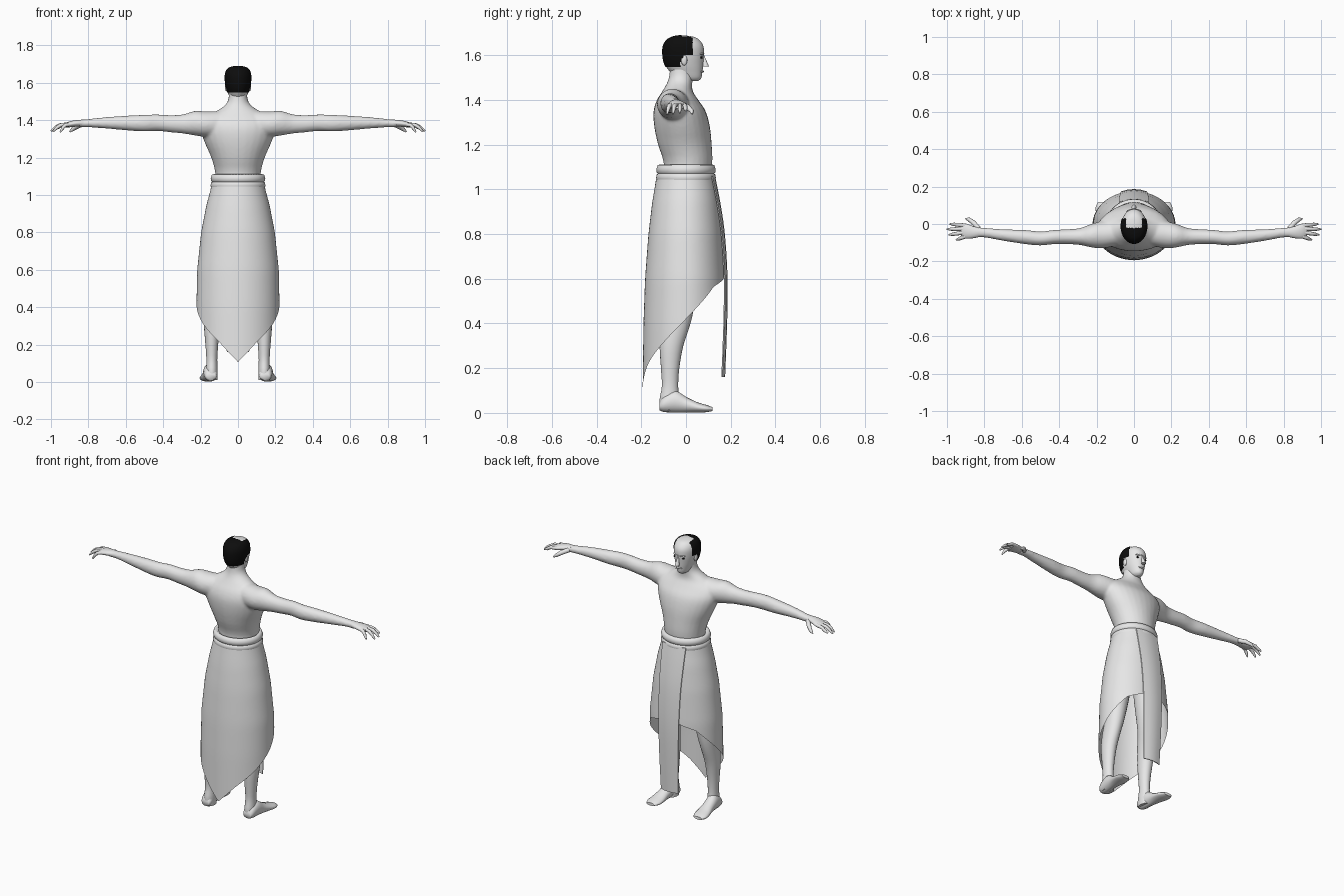
import bpy, bmesh, math
from mathutils import Vector

if "Cube" in bpy.data.objects:
    bpy.data.objects.remove(bpy.data.objects["Cube"])


def material(name, rgb):
    m = bpy.data.materials.new(name)
    m.diffuse_color = (*rgb, 1)
    m.use_nodes = True
    m.node_tree.nodes["Principled BSDF"].inputs["Base Color"].default_value = m.diffuse_color
    return m


PALE = material("pale_grey", (0.8, 0.8, 0.8))
BLACK = material("black", (0.004, 0.004, 0.004))


def finish(name, bm, mats=(PALE,), angle=60):
    bmesh.ops.recalc_face_normals(bm, faces=bm.faces)
    me = bpy.data.meshes.new(name)
    bm.to_mesh(me)
    bm.free()
    ob = bpy.data.objects.new(name, me)
    bpy.context.collection.objects.link(ob)
    for m in mats:
        me.materials.append(m)
    bpy.ops.object.select_all(action='DESELECT')
    ob.select_set(True)
    bpy.context.view_layer.objects.active = ob
    bpy.ops.object.shade_smooth_by_angle(angle=math.radians(angle))
    return ob


def skin_rings(bm, rings, cap=True):
    """Bridge closed rings of points with quads."""
    vs = [[bm.verts.new(p) for p in r] for r in rings]
    n = len(vs[0])
    for a, b in zip(vs, vs[1:]):
        for i in range(n):
            bm.faces.new((a[i], a[(i + 1) % n], b[(i + 1) % n], b[i]))
    if cap:
        bm.faces.new(vs[0])
        bm.faces.new(vs[-1])


def circle(n):
    return [(math.cos(2 * math.pi * i / n), math.sin(2 * math.pi * i / n)) for i in range(n)]


def smooth_rows(rows, k):
    """Catmull-Rom subdivision of section rows."""
    out = []
    for i in range(len(rows) - 1):
        p = [rows[max(0, min(len(rows) - 1, i + d))] for d in (-1, 0, 1, 2)]
        for s in range(k):
            t = s / k
            out.append([0.5 * (2 * b + (c - a) * t + (2 * a - 5 * b + 4 * c - d) * t * t
                               + (3 * b - a - 3 * c + d) * t ** 3) for a, b, c, d in zip(*p)])
    return out + [list(rows[-1])]


def upright(bm, rows, n=28, k=3, x=0):
    """Sections (z, back y, front y, half width, x shift)."""
    rings = []
    for r in smooth_rows(rows, k):
        z, yb, yf, rx = r[:4]
        cx = r[4] if len(r) > 4 else x
        rings.append([(cx + rx * c, (yb + yf) / 2 + (yf - yb) / 2 * s, z) for c, s in circle(n)])
    skin_rings(bm, rings)


def sideways(bm, rows, side, n=20, k=3):
    """Sections (x, y0, y1, z0, z1) along an arm."""
    skin_rings(bm, [[(side * x, (a + b) / 2 + (b - a) / 2 * c, (d + e) / 2 + (e - d) / 2 * s)
                     for c, s in circle(n)] for x, a, b, d, e in smooth_rows(rows, k)])


def tube(bm, pts, radii, n=10):
    pts = [Vector(p) for p in pts]
    rings = []
    for i, p in enumerate(pts):
        d = (pts[min(i + 1, len(pts) - 1)] - pts[max(i - 1, 0)]).normalized()
        u = d.cross(Vector((0, 0, 1))).normalized()
        v = u.cross(d)
        rings.append([p + radii[i] * (c * u + s * v) for c, s in circle(n)])
    skin_rings(bm, rings)


def lerp(table, t):
    for (a, *p), (b, *q) in zip(table, table[1:]):
        if t <= b:
            f = max(0, (t - a) / (b - a))
            return [u + (v - u) * f for u, v in zip(p, q)]
    return table[-1][1:]


# Torso, neck and arms, fused into one skin
bm = bmesh.new()
upright(bm, [(1.03, -.10, .105, .118), (1.12, -.10, .118, .122), (1.20, -.125, .115, .143),
             (1.28, -.142, .107, .178), (1.35, -.145, .088, .20), (1.40, -.13, .055, .19),
             (1.44, -.105, .03, .13), (1.475, -.085, .028, .075), (1.51, -.075, .033, .052),
             (1.57, -.07, .035, .048)])
ARM = [(.08, -.115, .02, 1.31, 1.45), (.17, -.13, .015, 1.31, 1.447), (.23, -.125, 0, 1.318, 1.45),
       (.29, -.112, -.022, 1.328, 1.432), (.36, -.108, -.028, 1.335, 1.427),
       (.43, -.108, -.032, 1.342, 1.431), (.50, -.115, -.04, 1.34, 1.429),
       (.58, -.108, -.032, 1.344, 1.425), (.70, -.09, -.028, 1.355, 1.417),
       (.80, -.072, -.02, 1.362, 1.406), (.85, -.074, -.016, 1.362, 1.402)]
for side in (-1, 1):
    sideways(bm, ARM, side)
torso = finish("torso_and_arms", bm)
mod = torso.modifiers.new("fuse", 'REMESH')
mod.mode = 'VOXEL'
mod.voxel_size = .008
mod.use_smooth_shade = True
mod = torso.modifiers.new("soften", 'SMOOTH')
mod.iterations = 6

# Hands: palm, four fingers and a thumb
FINGERS = [((.90, -.008), (.985, .0), 1.352), ((.91, -.026), (1.0, -.028), 1.342),
           ((.905, -.045), (.99, -.058), 1.338), ((.895, -.064), (.95, -.085), 1.336)]
for side, label in ((-1, "left"), (1, "right")):
    bm = bmesh.new()
    sideways(bm, [(.82, -.068, -.02, 1.366, 1.403), (.86, -.076, -.012, 1.366, 1.401),
                  (.90, -.078, .003, 1.362, 1.394), (.925, -.066, -.002, 1.362, 1.384)], side)
    for (x0, y0), (x1, y1), tip in FINGERS:
        xm, ym = (x0 + x1) / 2, (y0 + y1) / 2
        tube(bm, [(side * x0, y0, 1.378), (side * xm, ym, 1.374), (side * (xm + x1) / 2, (ym + y1) / 2, 1.36),
                  (side * x1, y1, tip)], (.011, .010, .009, .004))
    tube(bm, [(side * .83, -.025, 1.38), (side * .86, .008, 1.367), (side * .885, .026, 1.35),
              (side * .90, .028, 1.338)], (.014, .013, .010, .004))
    finish(label + "_hand", bm)

# Head
HEAD = [(1.484, -.02, .052, .018), (1.497, -.045, .068, .034), (1.53, -.075, .074, .048),
        (1.56, -.095, .077, .058), (1.60, -.103, .08, .066), (1.64, -.101, .078, .067),
        (1.668, -.083, .06, .057), (1.682, -.055, .036, .038), (1.688, -.02, .0, .01)]
bm = bmesh.new()
upright(bm, HEAD, n=36, k=4)
# Nose
nose = bmesh.ops.create_cone(bm, cap_ends=True, segments=10, radius1=.015, radius2=.004, depth=.05)["verts"]
for v in nose:
    v.co = Vector((v.co.x * .9, .083 + v.co.y - v.co.z * .22, 1.574 + v.co.z))
# Brow, lips and ears
for x, y, z, sx, sy, sz in ((0, .066, 1.606, .042, .016, .007), (0, .07, 1.527, .022, .01, .006),
                            (.062, -.008, 1.578, .008, .014, .024), (-.062, -.008, 1.578, .008, .014, .024)):
    for v in bmesh.ops.create_uvsphere(bm, u_segments=12, v_segments=8, radius=1)["verts"]:
        v.co = Vector((x + v.co.x * sx, y + v.co.y * sy, z + v.co.z * sz))
finish("head", bm)

# Hair: horseshoe shell trimmed from an enlarged head
bm = bmesh.new()
upright(bm, [(z, yb - .003, yf + .003, rx + .004) for z, yb, yf, rx in HEAD], n=96, k=12)
for v in bm.verts:
    v.co.z += .003 * max(0, (v.co.z - 1.6) / .09)


def is_hair(p):
    edge = .03 if p.z > 1.60 else -.012 if p.z > 1.585 else -.025
    bald = abs(p.x) < .042 and p.y > -.02
    return p.z > 1.548 and p.y < edge and not bald


bmesh.ops.delete(bm, geom=[f for f in bm.faces if not is_hair(f.calc_center_median())], context='FACES')
finish("hair", bm, (BLACK,))

# Eyes
for side, label in ((-1, "left"), (1, "right")):
    bm = bmesh.new()
    for v in bmesh.ops.create_uvsphere(bm, u_segments=12, v_segments=8, radius=1)["verts"]:
        v.co = Vector((side * .03 + v.co.x * .009, .069 + v.co.y * .006, 1.59 + v.co.z * .005))
    finish(label + "_eye", bm, (BLACK,))

# Legs and feet
LEG = [(.01, -.115, -.03, .03, .14), (.06, -.118, -.03, .031, .14), (.12, -.108, -.035, .029, .14),
       (.20, -.112, -.03, .034, .14), (.30, -.118, -.012, .042, .14), (.40, -.112, .02, .047, .135),
       (.50, -.09, .04, .055, .125), (.70, -.09, .06, .07, .105), (1.0, -.095, .08, .07, .075)]
FOOT = [(-.118, .012, .045, .024), (-.10, .004, .075, .034), (-.05, .002, .10, .036),
        (0, .002, .072, .036), (.05, .002, .048, .043), (.09, .003, .036, .043), (.118, .008, .026, .028)]
for side, label in ((-1, "left"), (1, "right")):
    bm = bmesh.new()
    upright(bm, [r[:4] + (side * r[4],) for r in LEG], n=20)
    rings = []
    for y, z0, z1, rx in smooth_rows(FOOT, 3):
        cx = side * (.146 + .12 * (y + .1) * .7)
        rings.append([(cx + rx * c, y, max(0, (z0 + z1) / 2 + (z1 - z0) / 2 * s)) for c, s in circle(20)])
    skin_rings(bm, rings)
    finish(label + "_leg", bm)

# Skirt: wrapped sheet with a hem falling to a point at the back
WIDTH = [(.1, .222, -.194, .175), (.4, .222, -.19, .177), (.6, .218, -.183, .175),
         (.8, .197, -.168, .162), (.95, .168, -.15, .146), (1.04, .143, -.134, .13)]
HEM = [(0, .107), (27, .215), (60, .32), (90, .42), (135, .565), (180, .62)]
bm = bmesh.new()
N, ROWS = 72, 18
rings = []
for j in range(ROWS + 1):
    ring = []
    for i in range(N):
        a = 360 * i / N
        hem = lerp(HEM, min(a, 360 - a))[0]
        z = 1.045 + (hem - 1.045) * j / ROWS
        rx, yb, yf = lerp(WIDTH, z)
        c = -math.cos(math.radians(a))
        ring.append((rx * math.sin(math.radians(a)), c * (yf if c > 0 else -yb), z))
    rings.append(ring)
skin_rings(bm, rings, cap=False)
finish("skirt", bm)

# Front hanging panel
PANEL = [(1.06, .13, .08), (.95, .152, .078), (.8, .174, .074), (.6, .186, .07), (.4, .184, .066), (.16, .175, .06)]
bm = bmesh.new()
rings = []
for z, y, w in smooth_rows(PANEL, 3):
    rings.append([(w * t, y - .012 * t * t + d, z) for d, ts in ((0, (-1, -.5, 0, .5, 1)), (-.005, (1, .5, 0, -.5, -1)))
                  for t in ts])
skin_rings(bm, rings)
finish("front_panel", bm, angle=40)

# Waist sash: two rolled bands
BAND = [(.0, 1.035), (.014, 1.037), (.019, 1.05), (.016, 1.066), (.011, 1.07), (.016, 1.075),
        (.018, 1.09), (.012, 1.108), (.0, 1.112), (-.016, 1.10)]
bm = bmesh.new()
skin_rings(bm, [[((.128 + o) * c, (.115 + o) * s, z) for c, s in circle(48)] for o, z in BAND], cap=False)
finish("sash", bm)
